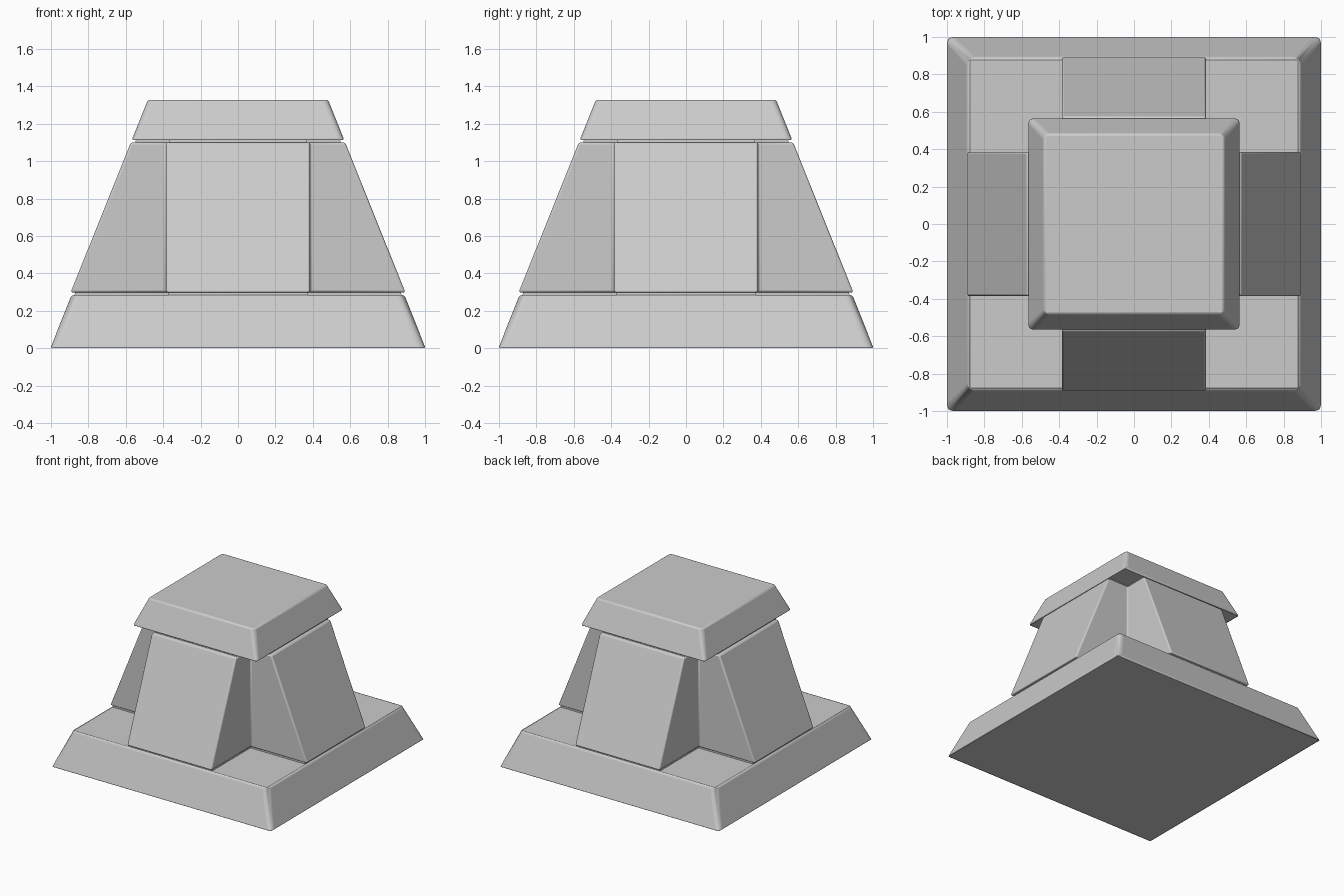
import bpy, bmesh

if "Cube" in bpy.data.objects:
    bpy.data.objects.remove(bpy.data.objects["Cube"])

stone = bpy.data.materials.new("light_grey")
stone.diffuse_color = (0.6, 0.6, 0.6, 1)
stone.use_nodes = True
stone.node_tree.nodes["Principled BSDF"].inputs["Base Color"].default_value = stone.diffuse_color
BEVEL = 0.05


def square(r):
    return [(-r, -r), (r, -r), (r, r), (-r, r)]


def cross(r, w):
    """Plus-shaped outline: arms reach r, half-width w."""
    return [(-w, -r), (w, -r), (w, -w), (r, -w), (r, w), (w, w),
            (w, r), (-w, r), (-w, w), (-r, w), (-r, -w), (-w, -w)]


def loft(name, low, high, z0, z1, top=0, bottom=0, side=0):
    """Solid between two outlines; top, bottom and side are rounding widths."""
    bm = bmesh.new()
    a = [bm.verts.new((x, y, z0)) for x, y in low]
    b = [bm.verts.new((x, y, z1)) for x, y in high]
    n = len(a)
    bm.faces.new(a[::-1])
    bm.faces.new(b)
    for i in range(n):
        j = (i + 1) % n
        bm.faces.new((a[i], a[j], b[j], b[i]))
    weight = bm.edges.layers.float.new("bevel_weight_edge")
    for e in bm.edges:
        za, zb = (v.co.z for v in e.verts)
        if za != zb:
            width = side if e.is_convex else 0
        else:
            width = top if za == z1 else bottom
        e[weight] = width / BEVEL
    mesh = bpy.data.meshes.new(name)
    bm.to_mesh(mesh)
    bm.free()
    mesh.materials.append(stone)
    ob = bpy.data.objects.new(name, mesh)
    bpy.context.collection.objects.link(ob)
    if top:
        mod = ob.modifiers.new("rounding", 'BEVEL')
        mod.limit_method = 'WEIGHT'
        mod.width = BEVEL
        mod.segments = 4
    bpy.ops.object.select_all(action='DESELECT')
    ob.select_set(True)
    bpy.context.view_layer.objects.active = ob
    bpy.ops.object.shade_smooth_by_angle()
    return ob


# Sloped square base and cap
loft("base", square(1.003), square(0.89), 0, 0.284, 0.045, 0.012, 0.04)
loft("cap", square(0.568), square(0.482), 1.112, 1.328, 0.045, 0.012, 0.03)

# Cross-shaped body with tapering arms
loft("body", cross(0.895, 0.385), cross(0.573, 0.385), 0.298, 1.1, 0.035, 0.012, 0.012)

# Recessed joints below and above the body
loft("lower_joint", cross(0.875, 0.375), cross(0.87, 0.375), 0.27, 0.315)
loft("upper_joint", cross(0.55, 0.37), cross(0.545, 0.37), 1.07, 1.13)
